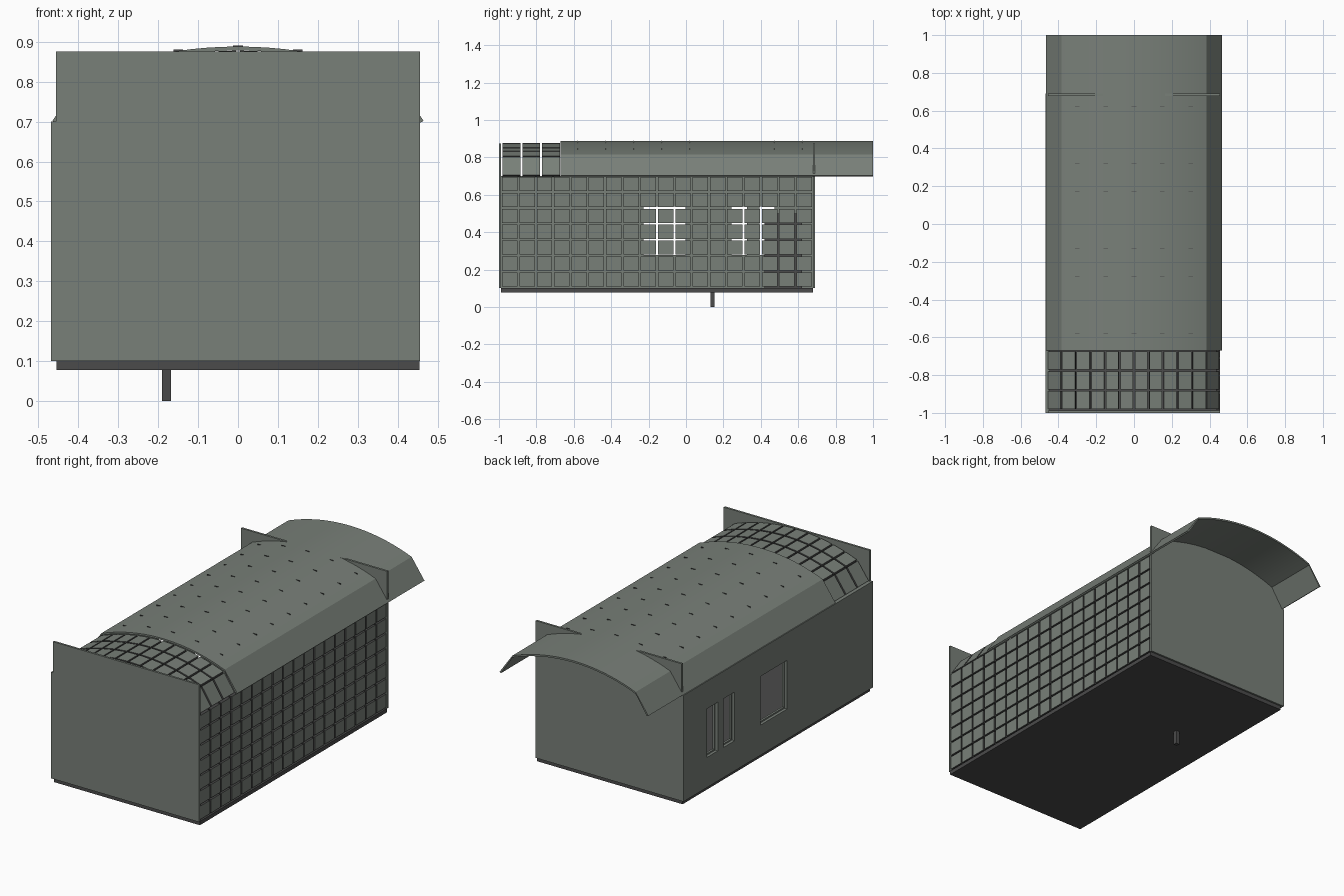
import bpy, bmesh, math
from mathutils import Vector

cube = bpy.data.objects.get("Cube")
if cube:
    bpy.data.objects.remove(cube, do_unlink=True)


def material(name, rgb):
    m = bpy.data.materials.new(name)
    m.use_nodes = True
    colour = (*rgb, 1)
    m.diffuse_color = colour
    bsdf = next(n for n in m.node_tree.nodes if n.type == 'BSDF_PRINCIPLED')
    bsdf.inputs["Base Color"].default_value = colour
    return m


PANEL = material("green grey panel", (0.19, 0.215, 0.19))
DARK = material("dark grey", (0.07, 0.07, 0.07))


def finish(name, bm, mats):
    bmesh.ops.recalc_face_normals(bm, faces=bm.faces)
    mesh = bpy.data.meshes.new(name)
    bm.to_mesh(mesh)
    bm.free()
    for m in mats:
        mesh.materials.append(m)
    ob = bpy.data.objects.new(name, mesh)
    bpy.context.collection.objects.link(ob)
    return ob


def add_box(bm, lo, hi):
    verts = bmesh.ops.create_cube(bm, size=1)["verts"]
    lo, hi = Vector(lo), Vector(hi)
    for v in verts:
        v.co = (lo + hi) / 2 + v.co * (hi - lo)


def box(name, lo, hi, mat):
    bm = bmesh.new()
    add_box(bm, lo, hi)
    return finish(name, bm, [mat])


def add_prism(bm, section, y0, y1):
    """Extrude a closed (x, z) section along y."""
    face = bm.faces.new([bm.verts.new((x, y0, z)) for x, z in section])
    out = bmesh.ops.extrude_face_region(bm, geom=[face])["geom"]
    for v in out:
        if isinstance(v, bmesh.types.BMVert):
            v.co.y = y1


# Arched roof shape: shallow arc with a steep flat skirt on each side
RADIUS, TOP, KNEE, EAVE = 1.05, 0.888, 0.385, 0.465


def arc(x, drop=0.0):
    return (x, TOP - drop - RADIUS + math.sqrt(RADIUS ** 2 - x * x))


def roof_line(drop, eave_x, eave_z, steps=20):
    pts = [arc(-KNEE + 2 * KNEE * i / steps, drop) for i in range(steps + 1)]
    return [(-eave_x, eave_z)] + pts + [(eave_x, eave_z)]


# Base slab, foot pipe and end walls
box("floor_base", (-0.455, -0.99, 0.078), (0.455, 0.68, 0.1), DARK)
box("drain_pipe", (-0.19, 0.13, 0), (-0.168, 0.152, 0.1), DARK)
box("front_wall", (-0.456, -1, 0.1), (0.456, -0.988, 0.875), PANEL)
box("back_wall", (-0.456, 0.678, 0.1), (0.456, 0.69, 0.875), PANEL)
box("inner_cabinet", (0.2, 0.42, 0.1), (0.42, 0.62, 0.5), DARK)

# Side wall with window openings, built from piers and bands between them
SILL, HEAD = 0.27, 0.545
windows = [(-0.235, 0.005), (0.235, 0.335), (0.385, 0.48)]
bm = bmesh.new()
edges = [-1] + [y for w in windows for y in w] + [0.69]
add_box(bm, (-0.468, -1, 0.1), (-0.445, 0.69, SILL))
add_box(bm, (-0.468, -1, HEAD), (-0.445, 0.69, 0.7))
for y0, y1 in zip(edges[::2], edges[1::2]):
    add_box(bm, (-0.468, y0, SILL), (-0.445, y1, HEAD))
finish("window_wall", bm, [PANEL])

# Slim window frames set in the openings
bm = bmesh.new()
f = 0.008
for y0, y1 in windows:
    for a, b, c, d in ((y0, y0 + f, SILL, HEAD), (y1 - f, y1, SILL, HEAD),
                       (y0, y1, SILL, SILL + f), (y0, y1, HEAD - f, HEAD)):
        add_box(bm, (-0.452, a, c), (-0.44, b, d))
finish("window_frames", bm, [PANEL])

# Opposite side wall: separate tiles with open joints and dark edges
GAP = 0.005
bm = bmesh.new()
cols, rows = 18, 7
y_start, y_end, z_start, z_end = -0.988, 0.678, 0.104, 0.7
dy, dz = (y_end - y_start) / cols, (z_end - z_start) / rows
for i in range(cols):
    for j in range(rows):
        y, z = y_start + i * dy, z_start + j * dz
        add_box(bm, (0.435, y + GAP, z + GAP), (0.455, y + dy - GAP, z + dz - GAP))
wall = finish("tile_wall", bm, [PANEL, DARK])
for p in wall.data.polygons:
    p.material_index = int(abs(p.normal.x) < 0.5)

# Tiled roof strip behind the front wall
bm = bmesh.new()
DROP, THICK = 0.01, 0.018
knots = [arc(-KNEE + 2 * KNEE * i / 10, DROP) for i in range(11)]
knots = [(-0.458, 0.702)] + knots + [(0.453, 0.702)]
strip = (-0.67 + 0.985) / 3
for (x0, z0), (x1, z1) in zip(knots, knots[1:]):
    a, b = Vector((x0, z0)), Vector((x1, z1))
    along = (b - a).normalized()
    down = Vector((along.y, -along.x)) * THICK
    a, b = a + along * GAP, b - along * GAP
    for k in range(3):
        y = -0.985 + k * strip
        add_prism(bm, [a, b, b + down, a + down], y + GAP, y + strip - GAP)
tiles = finish("roof_tiles", bm, [PANEL, DARK])
for p in tiles.data.polygons:
    p.material_index = int(p.area < 0.004)

# Curved roof sheet overhanging the back
outer = roof_line(0, EAVE, 0.702)
inner = roof_line(0.01, EAVE - 0.009, 0.697)
bm = bmesh.new()
add_prism(bm, outer + inner[::-1], -0.67, 1)
roof = finish("roof_sheet", bm, [PANEL])
bpy.ops.object.select_all(action='DESELECT')
roof.select_set(True)
bpy.context.view_layer.objects.active = roof
bpy.ops.object.shade_smooth_by_angle(angle=math.radians(15))

# Tiny upright fasteners in rows over the roof
bm = bmesh.new()
for i in range(9):
    for j in range(-2, 3):
        x, y = j * 0.15, -0.58 + i * 0.15
        z = arc(x)[1]
        add_box(bm, (x - 0.012, y, z - 0.004), (x + 0.012, y + 0.002, z + 0.003))
finish("roof_fasteners", bm, [DARK])
